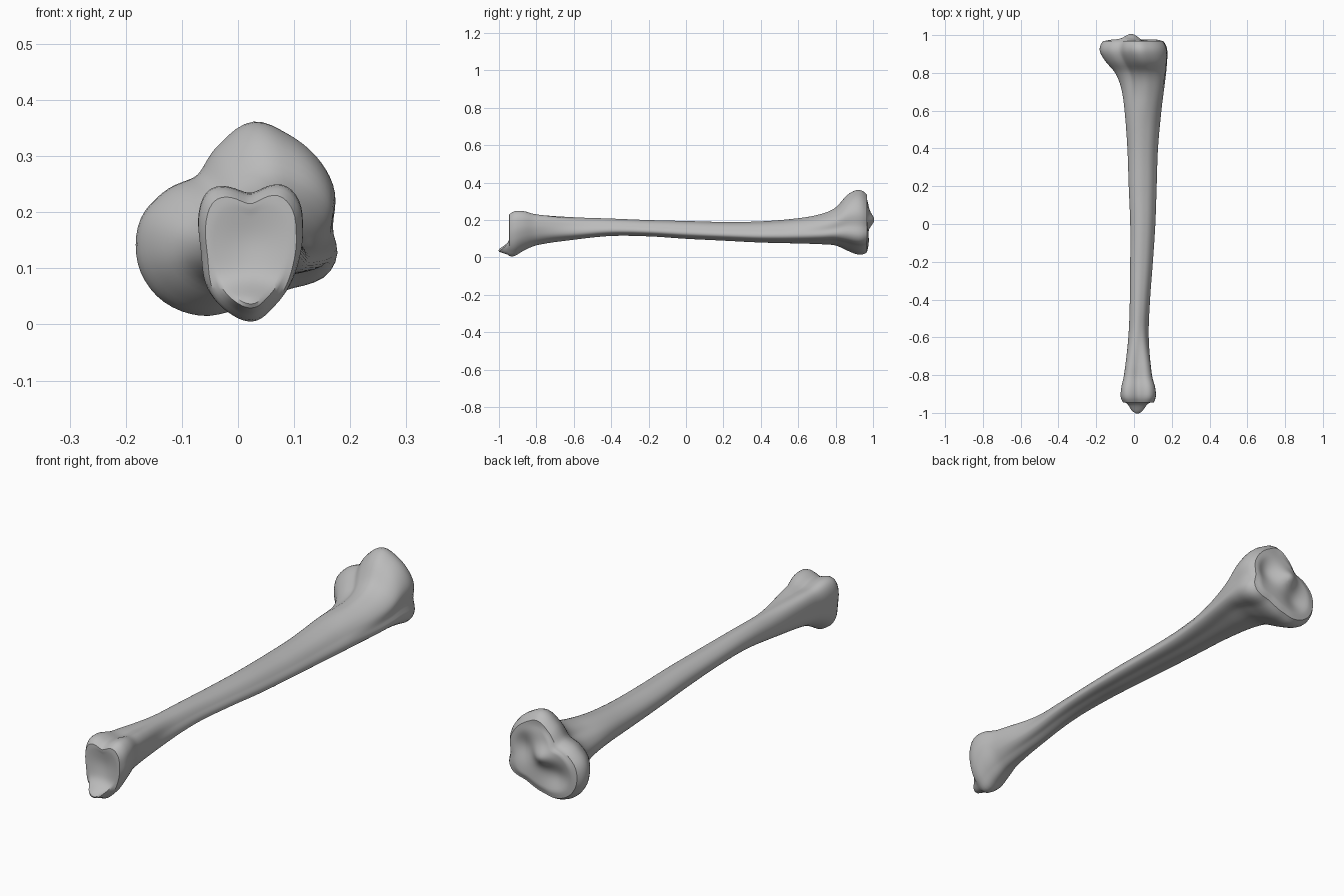
import bpy
import bmesh
import math

SIDES = 72        # points around every ring
RINGS = 130       # rings along the length
CAP_RINGS = 16    # rings closing each end

# Start clean
default_cube = bpy.data.objects.get("Cube")
if default_cube:
    bpy.data.objects.remove(default_cube)


def make_material(name, color):
    material = bpy.data.materials.new(name)
    material.use_nodes = True
    material.diffuse_color = color
    shader = material.node_tree.nodes["Principled BSDF"]
    shader.inputs["Base Color"].default_value = color
    shader.inputs["Roughness"].default_value = 0.7
    return material


def smoothstep(low, high, value):
    t = max(0, min(1, (value - low) / (high - low)))
    return t * t * (3 - 2 * t)


def hill(x, z, center_x, center_z, width_x, width_z):
    return math.exp(-((x - center_x) / width_x) ** 2 - ((z - center_z) / width_z) ** 2)


def spline(keys, t):
    """Smooth curve through rows of (position, value, value, ...)."""
    last = len(keys) - 1
    i = 0
    while i < last - 1 and keys[i + 1][0] < t:
        i += 1
    before, a, b, after = keys[max(i - 1, 0)], keys[i], keys[i + 1], keys[min(i + 2, last)]
    span = b[0] - a[0]
    u = (t - a[0]) / span
    values = []
    for k in range(1, len(a)):
        slope_a = (b[k] - before[k]) / (b[0] - before[0]) * span
        slope_b = (after[k] - a[k]) / (after[0] - a[0]) * span
        rise = b[k] - a[k]
        values.append(a[k] + u * slope_a
                      + u * u * (3 * rise - 2 * slope_a - slope_b)
                      + u * u * u * (slope_a + slope_b - 2 * rise))
    return values


def unit_box(points):
    """Stretch an outline so that it fills the square from -1 to 1."""
    columns = []
    for values in zip(*points):
        low, high = min(values), max(values)
        columns.append([2 * (v - low) / (high - low) - 1 for v in values])
    return list(zip(*columns))


def outline(points):
    """Sample a closed outline at even angles round its middle."""
    polar = sorted((math.atan2(z, x), math.hypot(x, z)) for x, z in unit_box(points))
    turn = math.tau
    keys = ([(a - turn, r) for a, r in polar] + polar + [(a + turn, r) for a, r in polar])
    ring = []
    for i in range(SIDES):
        angle = turn * i / SIDES - math.pi
        radius = spline(keys, angle)[0]
        ring.append((radius * math.cos(angle), radius * math.sin(angle)))
    return unit_box(ring)


# Cross-sections (x, z): three-sided shaft, squarish lower end, lobed upper end
SHAFT = outline([(1, -.45), (.8, .25), (.3, .85), (-.3, 1), (-.8, .65), (-1, 0),
                 (-.8, -.65), (-.3, -1), (.4, -.85), (.85, -.68)])
ANKLE = outline([(-.07, .22), (-.05, .245), (.02, .235), (.085, .25), (.113, .22),
                 (.12, .17), (.11, .1), (.07, .03), (.03, 0), (-.02, .015),
                 (-.06, .06), (-.072, .13)])
KNEE = outline([(.03, .36), (.09, .34), (.15, .29), (.175, .24), (.172, .17), (.18, .12),
                (.16, .085), (.09, .06), (0, .025), (-.06, .015), (-.13, .04), (-.17, .09),
                (-.18, .14), (-.17, .19), (-.13, .235), (-.07, .265), (-.03, .32)])

# Extents along the length: y, left x, right x, low z, high z
PROFILE = [
    (-.945, -.058, .104, .008, .23),
    (-.92, -.07, .115, .006, .247),
    (-.87, -.068, .113, .035, .248),
    (-.8, -.053, .095, .065, .23),
    (-.6, -.03, .078, .095, .215),
    (-.4, -.022, .085, .115, .208),
    (-.2, -.02, .1, .113, .2),
    (0, -.02, .113, .1, .195),
    (.2, -.028, .12, .09, .19),
    (.4, -.035, .127, .08, .193),
    (.6, -.05, .145, .075, .21),
    (.72, -.068, .16, .071, .232),
    (.8, -.1, .17, .064, .267),
    (.86, -.15, .175, .038, .332),
    (.91, -.18, .177, .018, .36),
    (.945, -.179, .17, .016, .356),
    (.968, -.164, .155, .028, .335),
]


def section(y):
    left, right, low, high = spline(PROFILE, y)
    knee = smoothstep(.5, .87, y)
    ankle = smoothstep(-.5, -.86, y)
    shaft = 1 - knee - ankle
    ring = unit_box([[shaft * s + ankle * a + knee * k for s, a, k in zip(*trio)]
                     for trio in zip(SHAFT, ANKLE, KNEE)])
    return [((left + right) / 2 + x * (right - left) / 2, y,
             (low + high) / 2 + z * (high - low) / 2) for x, z in ring]


def ankle_face(x, z):
    """Hollow joint face with a blunt spur along its lower edge."""
    return (-.948 + .012 * hill(x, z, .02, .15, .06, .06)
            - .056 * hill(x, z, .015, .035, .065, .033))


def knee_face(x, z):
    """Two shallow sockets either side of a raised middle."""
    return (.978 + .03 * hill(x, z, -.015, .2, .045, .04)
            - .022 * hill(x, z, -.07, .12, .06, .055)
            - .022 * hill(x, z, .085, .21, .05, .06)
            - .015 * hill(x, z, .03, .34, .08, .05))


bm = bmesh.new()


def add_ring(points):
    return [bm.verts.new(p) for p in points]


def bridge(first, second):
    for i in range(SIDES):
        j = (i + 1) % SIDES
        bm.faces.new((first[i], first[j], second[j], second[i]))


def close_end(ring, surface):
    """Shrink the last ring to a point while following the joint surface."""
    edge = [v.co.copy() for v in ring]
    middle_x = sum(p.x for p in edge) / SIDES
    middle_z = sum(p.z for p in edge) / SIDES
    for step in range(1, CAP_RINGS):
        scale = 1 - step / CAP_RINGS
        blend = smoothstep(0, .22, 1 - scale)
        points = []
        for p in edge:
            x = middle_x + (p.x - middle_x) * scale
            z = middle_z + (p.z - middle_z) * scale
            points.append((x, p.y + (surface(x, z) - p.y) * blend, z))
        inner = add_ring(points)
        bridge(ring, inner)
        ring = inner
    tip = bm.verts.new((middle_x, surface(middle_x, middle_z), middle_z))
    for i in range(SIDES):
        bm.faces.new((ring[i], ring[(i + 1) % SIDES], tip))


# Long body of the bone
start, end = PROFILE[0][0], PROFILE[-1][0]
rings = [add_ring(section(start + (end - start) * i / RINGS)) for i in range(RINGS + 1)]
for first, second in zip(rings, rings[1:]):
    bridge(first, second)

# Joint surfaces
close_end(rings[0], ankle_face)
close_end(rings[-1], knee_face)

bmesh.ops.recalc_face_normals(bm, faces=bm.faces)
mesh = bpy.data.meshes.new("shin_bone")
bm.to_mesh(mesh)
bm.free()
mesh.materials.append(make_material("bone_grey", (.5, .5, .5, 1)))

bone = bpy.data.objects.new("shin_bone", mesh)
bpy.context.collection.objects.link(bone)
bpy.context.view_layer.objects.active = bone
bone.select_set(True)
bpy.ops.object.shade_smooth_by_angle(angle=math.radians(40))
